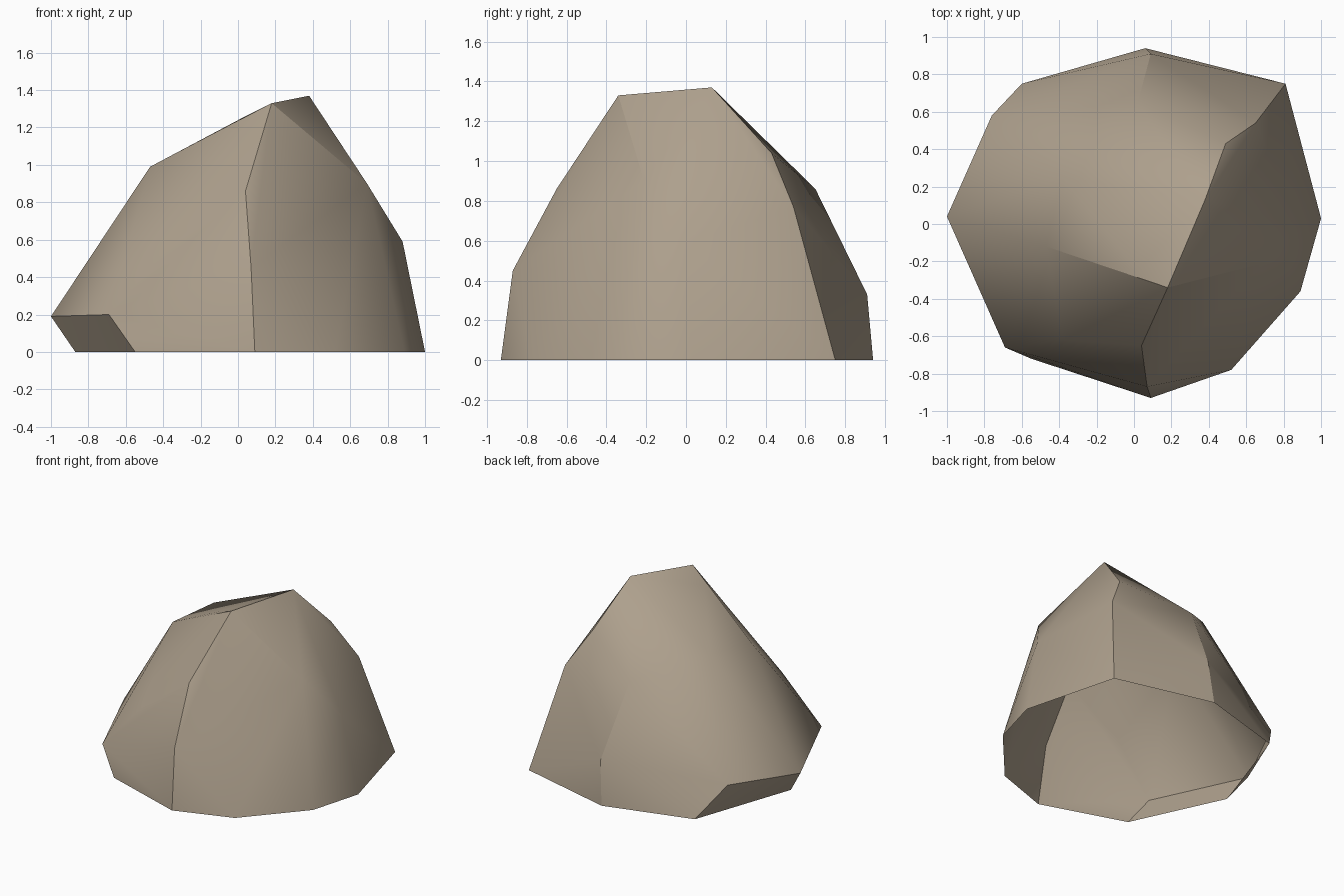
import bpy, bmesh, math

if "Cube" in bpy.data.objects:
    bpy.data.objects.remove(bpy.data.objects["Cube"])

# Corner points of the boulder, ring by ring from the ground up
ground = [(0.09, -0.93), (0.52, -0.78), (0.89, -0.36), (1.0, 0.03), (0.81, 0.75),
          (0.06, 0.94), (-0.60, 0.75), (-0.87, -0.03), (-0.55, -0.72)]
low = [(-1.0, 0.04, 0.19), (-0.69, -0.66, 0.20), (-0.76, 0.58, 0.24),
       (0.09, 0.91, 0.33), (0.07, -0.87, 0.45), (0.88, 0.0, 0.59), (-0.38, -0.62, 0.55)]
high = [(0.65, 0.54, 0.77), (0.02, 0.65, 0.86), (0.04, -0.65, 0.86), (0.69, -0.21, 0.90),
        (-0.24, 0.46, 0.97), (-0.38, 0.25, 1.02), (-0.47, -0.12, 0.99), (0.49, 0.43, 1.04)]
top = [(0.02, -0.25, 1.25), (0.18, -0.34, 1.33), (0.38, 0.13, 1.37)]

# Boulder: chiselled shell wrapped around the points
bm = bmesh.new()
for p in [(x, y, 0) for x, y in ground] + low + high + top:
    bm.verts.new(p)
bmesh.ops.convex_hull(bm, input=bm.verts[:])
bmesh.ops.delete(bm, geom=[v for v in bm.verts if not v.link_faces], context='VERTS')
bmesh.ops.recalc_face_normals(bm, faces=bm.faces[:])

# Open underside
bottom = [f for f in bm.faces if all(v.co.z < 0.001 for v in f.verts)]
bmesh.ops.delete(bm, geom=bottom, context='FACES')

mesh = bpy.data.meshes.new("boulder")
bm.to_mesh(mesh)
bm.free()
boulder = bpy.data.objects.new("boulder", mesh)
bpy.context.collection.objects.link(boulder)

# Stone colour
stone = bpy.data.materials.new("warm grey stone")
stone.diffuse_color = (0.42, 0.35, 0.265, 1)
stone.use_nodes = True
stone.node_tree.nodes["Principled BSDF"].inputs["Base Color"].default_value = stone.diffuse_color
mesh.materials.append(stone)

# Soft shading across shallow angles, crisp main ridges
bpy.context.view_layer.objects.active = boulder
boulder.select_set(True)
bpy.ops.object.shade_smooth_by_angle(angle=math.radians(30))
